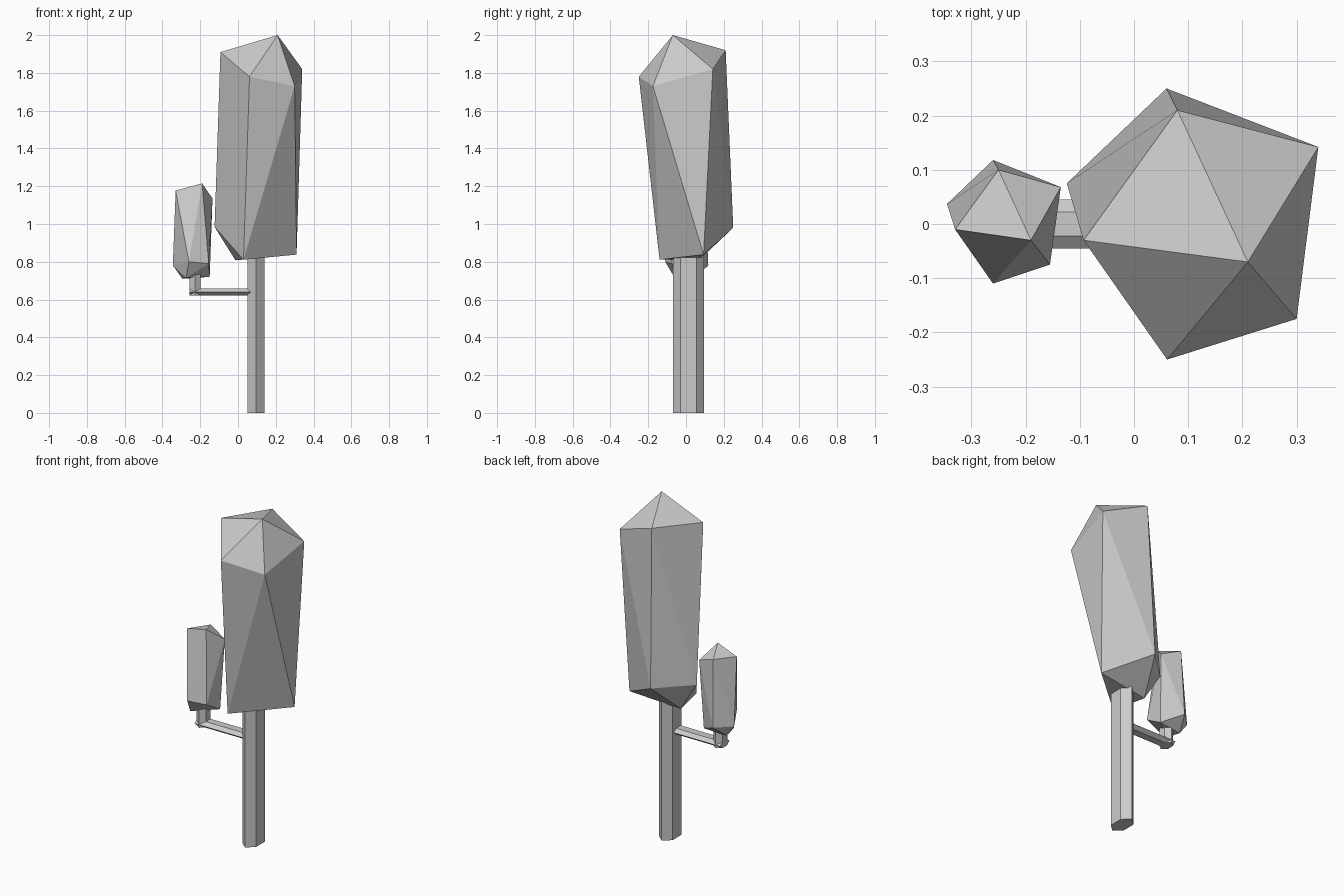
import bpy, bmesh, math
from mathutils import Vector, Matrix

if "Cube" in bpy.data.objects:
    bpy.data.objects.remove(bpy.data.objects["Cube"], do_unlink=True)

grey = bpy.data.materials.new("plain_grey")
grey.use_nodes = True
grey.diffuse_color = (0.6, 0.6, 0.6, 1)
grey.node_tree.nodes["Principled BSDF"].inputs["Base Color"].default_value = (0.6, 0.6, 0.6, 1)


def finish(name, bm):
    bmesh.ops.recalc_face_normals(bm, faces=bm.faces)
    mesh = bpy.data.meshes.new(name)
    bm.to_mesh(mesh)
    bm.free()
    mesh.materials.append(grey)
    obj = bpy.data.objects.new(name, mesh)
    bpy.context.collection.objects.link(obj)
    return obj


def crystal(name, corners):
    """Faceted crown: the convex skin around a few corners."""
    bm = bmesh.new()
    for corner in corners:
        bm.verts.new(corner)
    bmesh.ops.convex_hull(bm, input=bm.verts[:])
    bmesh.ops.dissolve_limit(bm, angle_limit=math.radians(1), verts=bm.verts[:], edges=bm.edges[:])
    bmesh.ops.triangulate(bm, faces=bm.faces[:])
    return finish(name, bm)


def hex_bar(name, start, end, half_flat, half_point):
    """Squashed six-sided bar with its points along y."""
    start, end = Vector(start), Vector(end)
    bm = bmesh.new()
    along = (end - start).normalized()
    point = Vector((0, 1, 0))
    flat = point.cross(along)
    rings = []
    for centre in (start, end):
        ring = []
        for i in range(6):
            a = math.radians(60 * i)
            offset = point * math.cos(a) * half_point + flat * math.sin(a) / math.sin(math.pi / 3) * half_flat
            ring.append(bm.verts.new(centre + offset))
        rings.append(ring)
    for ring in rings:
        bm.faces.new(ring)
    for i in range(6):
        j = (i + 1) % 6
        bm.faces.new((rings[0][i], rings[0][j], rings[1][j], rings[1][i]))
    return finish(name, bm)


# Large crown: peak, upper ring, lower ring, bottom tip
crystal("large_crown", [
    (0.21, -0.07, 2.0),
    (0.08, 0.21, 1.92), (-0.093, -0.03, 1.91), (0.061, -0.25, 1.78),
    (0.30, -0.175, 1.73), (0.34, 0.142, 1.82),
    (0.06, 0.25, 0.98), (-0.124, 0.075, 0.985), (0.029, -0.14, 0.811), (0.31, 0.093, 0.838),
    (-0.015, 0.07, 0.81),
])

# Small crown: upper corners, lower ring, underside
crystal("small_crown", [
    (-0.19, -0.03, 1.215), (-0.25, 0.10, 1.18), (-0.33, -0.01, 1.177), (-0.135, 0.068, 1.135),
    (-0.155, -0.075, 0.79), (-0.26, -0.11, 0.80), (-0.345, 0.037, 0.78), (-0.26, 0.118, 0.78),
    (-0.275, -0.06, 0.715), (-0.15, 0.045, 0.72), (-0.294, 0.035, 0.71),
])

# Trunk and bent branch
hex_bar("trunk", (0.095, 0.013, 0), (0.095, 0.013, 0.84), 0.045, 0.083)
hex_bar("branch_arm", (0.09, 0, 0.64), (-0.257, 0, 0.64), 0.018, 0.045)
hex_bar("branch_stub", (-0.228, 0, 0.622), (-0.228, 0, 0.76), 0.03, 0.045)
